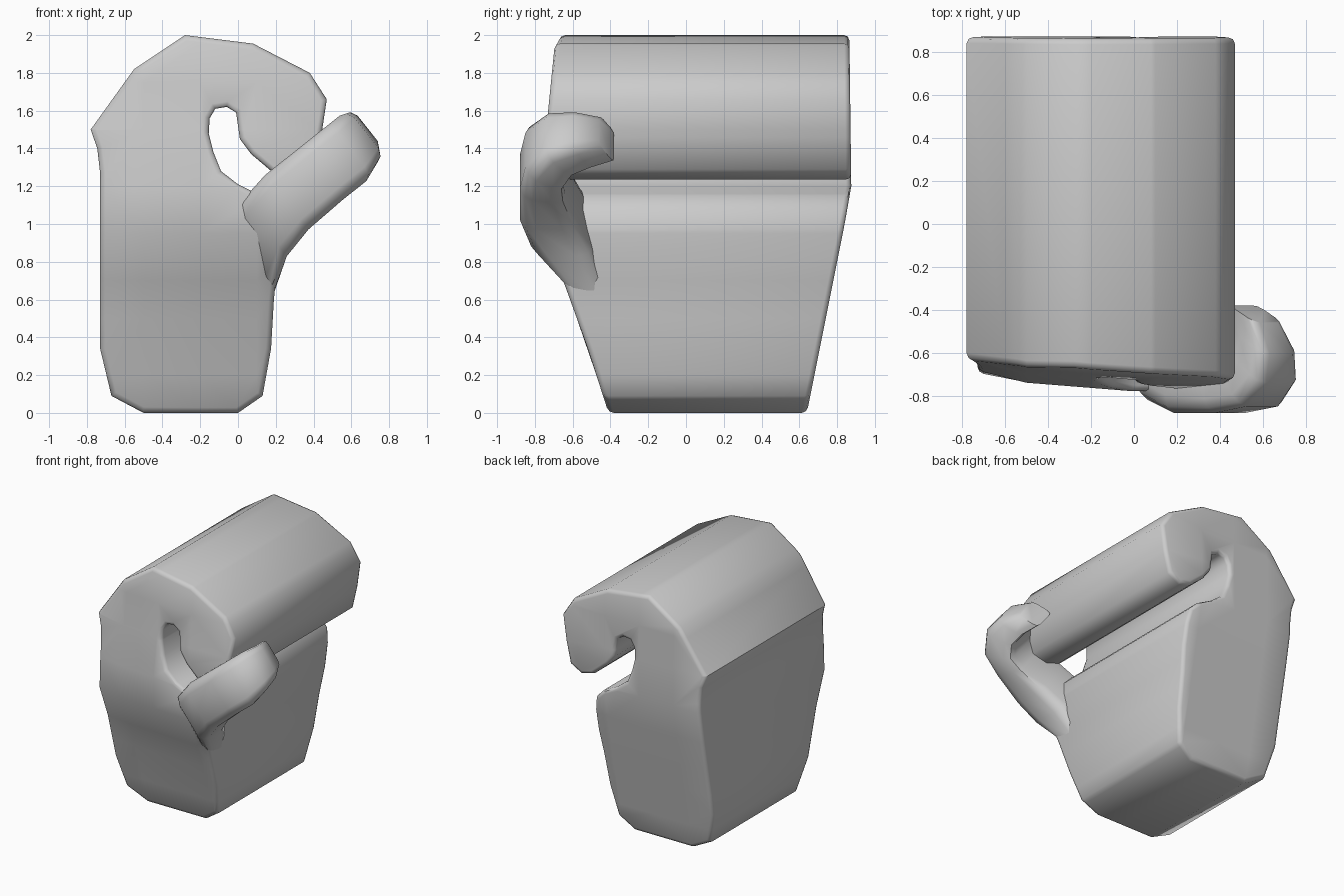
import bpy, bmesh
from mathutils import Vector

if "Cube" in bpy.data.objects:
    bpy.data.objects.remove(bpy.data.objects["Cube"])


def lerp_table(table, t):
    """Piecewise linear lookup in [(key, value), ...]."""
    if t <= table[0][0]:
        return table[0][1]
    for (a, va), (b, vb) in zip(table, table[1:]):
        if t <= b:
            return va + (vb - va) * (t - a) / (b - a)
    return table[-1][1]


def finish(bm, name):
    bmesh.ops.recalc_face_normals(bm, faces=bm.faces)
    me = bpy.data.meshes.new(name)
    bm.to_mesh(me)
    bm.free()
    ob = bpy.data.objects.new(name, me)
    bpy.context.collection.objects.link(ob)
    bpy.ops.object.select_all(action='DESELECT')
    ob.select_set(True)
    bpy.context.view_layer.objects.active = ob
    bpy.ops.object.shade_smooth_by_angle(angle=0.9)
    return ob


# Hooked body: side profile (x, z) running round base, lip, slot, nose and crown
PROFILE = [(-.5, 0), (0, 0), (.13, .09), (.175, .34), (.19, .6), (.21, .8), (.21, .97),
           (.19, 1.08), (.12, 1.15), (0, 1.21), (-.09, 1.28), (-.13, 1.38), (-.155, 1.48),
           (-.15, 1.56), (-.12, 1.61), (-.06, 1.62), (-.01, 1.59), (.01, 1.45), (.07, 1.37),
           (.2, 1.26), (.3, 1.235), (.4, 1.29), (.44, 1.46), (.47, 1.66), (.38, 1.8),
           (.08, 1.955), (-.28, 2), (-.55, 1.82), (-.78, 1.5), (-.745, 1.4), (-.73, 1.27),
           (-.73, .34), (-.67, .09)]
FRONT = [(0, .41), (.34, .52), (.7, .65), (.95, .77), (1.2, .78), (1.5, .74), (2, .69)]
BACK = [(0, .64), (.3, .70), (1, .84), (1.2, .875), (2, .865)]
TILT = [(-.78, .11), (-.5, .04), (0, 0)]

bm = bmesh.new()
face = bm.faces.new([bm.verts.new((x, -1, z)) for x, z in PROFILE])
ext = bmesh.ops.extrude_face_region(bm, geom=[face], use_keep_orig=True)
for v in ext['geom']:
    if isinstance(v, bmesh.types.BMVert):
        v.co.y = 1
rims = [e for e in bm.edges if abs(e.verts[0].co.y - e.verts[1].co.y) < .01]
bmesh.ops.bevel(bm, geom=rims, offset=.028, segments=2, profile=.5, affect='EDGES')
# Cut the ends into a grid so they can flare and bulge
cuts = [((0, 0, z), (0, 0, 1)) for z in (.2, .5, .7, .95, 1.2, 1.5, 1.75)]
cuts += [((x, 0, 0), (1, 0, 0)) for x in (-.5, -.2, .1)]
for co, no in cuts:
    bmesh.ops.bisect_plane(bm, geom=bm.verts[:] + bm.edges[:] + bm.faces[:],
                           plane_co=co, plane_no=no)
for v in bm.verts:
    x, y, z = v.co
    if y < 0:
        rise = min(z / 1.2, 1)
        v.co.y = y + 1 - lerp_table(FRONT, z) + lerp_table(TILT, x) * rise
    else:
        v.co.y = y - 1 + lerp_table(BACK, z)
finish(bm, "hooked_body")

# Curled finger: sections (outer s, outer y, inner s, inner y, low n, high n)
# s runs along the finger and n across it, both in the front plane
SECTIONS = [(.50, -.59, .52, -.42, .36, .80), (.72, -.82, .72, -.50, .49, .87),
            (.90, -.88, .90, -.58, .53, .90), (1.15, -.88, 1.10, -.64, .54, .90),
            (1.34, -.85, 1.20, -.65, .54, .90), (1.46, -.74, 1.27, -.60, .58, .90),
            (1.48, -.60, 1.29, -.50, .62, .89), (1.43, -.46, 1.28, -.38, .68, .89)]
# Rounded rectangle: (outer-to-inner, low-to-high)
RING = [(0, .18), (0, .82), (.10, .96), (.28, 1), (.75, 1), (.95, .95),
        (1, .82), (1, .18), (.95, .05), (.75, 0), (.28, 0), (.10, .05)]
bm = bmesh.new()
rings = []
for so, yo, si, yi, lo, hi in SECTIONS:
    ring = []
    for a, b in RING:
        s, y, n = so + (si - so) * a, yo + (yi - yo) * a, lo + (hi - lo) * b
        ring.append(bm.verts.new(Vector((.78 * s - .62 * n, y, .62 * s + .78 * n))))
    rings.append(ring)
for r0, r1 in zip(rings, rings[1:]):
    for i in range(len(RING)):
        j = (i + 1) % len(RING)
        bm.faces.new((r0[i], r0[j], r1[j], r1[i]))
bm.faces.new(rings[0])
bm.faces.new(rings[-1])
finish(bm, "curled_finger")
